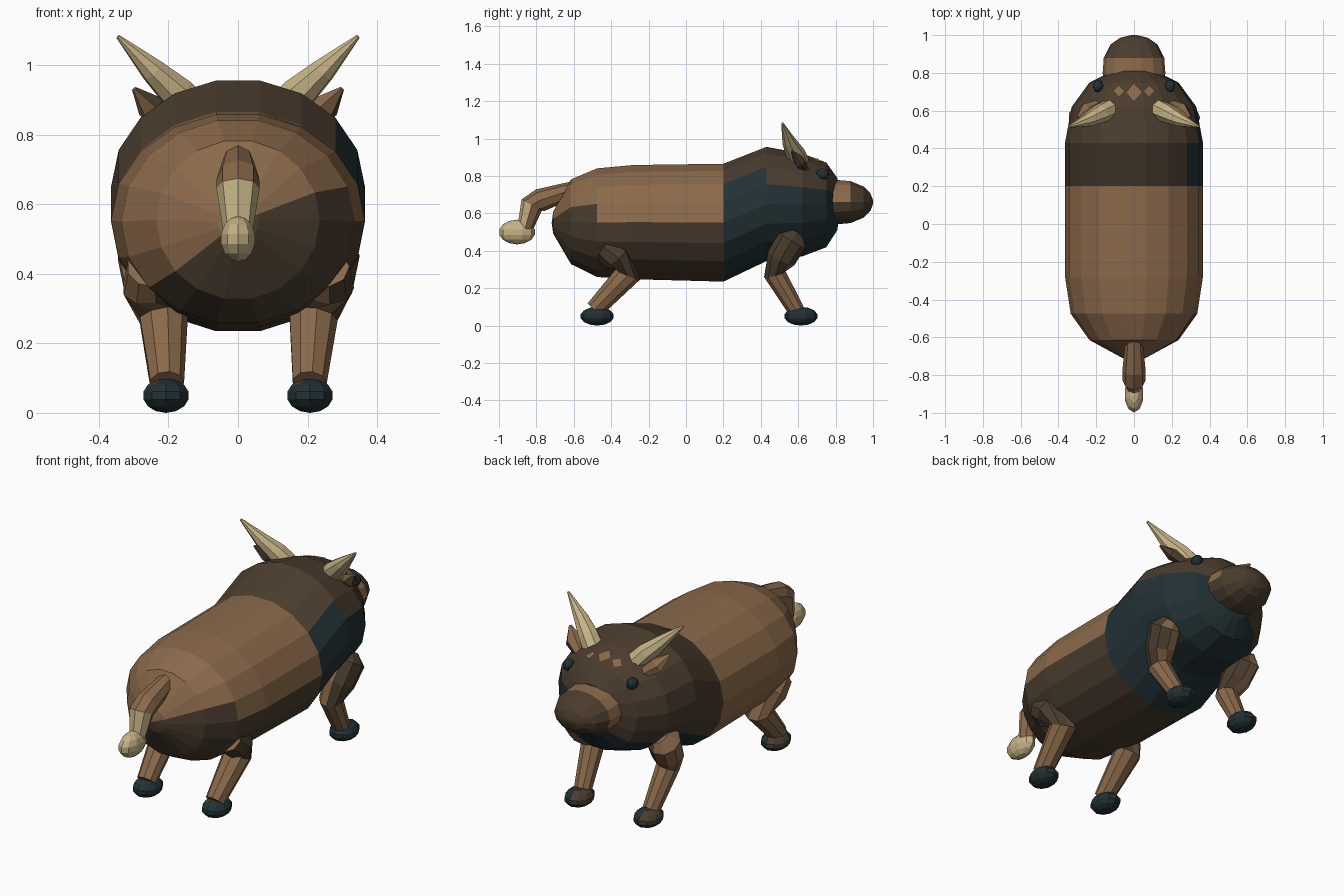
import bpy, bmesh, math
from mathutils import Vector, Matrix
from mathutils.bvhtree import BVHTree

if "Cube" in bpy.data.objects:
    bpy.data.objects.remove(bpy.data.objects["Cube"])


def material(name, rgb):
    col = [(c / 255 / 12.92) if c < 11 else ((c / 255 + 0.055) / 1.055) ** 2.4 for c in rgb] + [1]
    m = bpy.data.materials.new(name)
    m.use_nodes = True
    m.diffuse_color = col
    m.node_tree.nodes["Principled BSDF"].inputs["Base Color"].default_value = col
    return m


PALETTE = [material("brown hide", (139, 106, 75)), material("dark brown hide", (75, 61, 46)),
           material("dark teal", (34, 49, 53)), material("horn beige", (198, 179, 134))]
BROWN, DARK, TEAL, BEIGE = range(4)


def finish(name, bm, paint=None):
    """Turn a bmesh into an object; paint gives a colour from a face."""
    bmesh.ops.recalc_face_normals(bm, faces=bm.faces)
    bm.normal_update()
    if paint:
        for f in bm.faces:
            f.material_index = paint(f)
    mesh = bpy.data.meshes.new(name)
    bm.to_mesh(mesh)
    bm.free()
    for m in PALETTE:
        mesh.materials.append(m)
    obj = bpy.data.objects.new(name, mesh)
    bpy.context.collection.objects.link(obj)
    return obj


def loft(rings, sides, rule):
    """Skin rings of (centre, u, v); rule gives a colour from segment and angle."""
    bm = bmesh.new()
    step = math.tau / sides
    loops = [[bm.verts.new(c + u * math.cos(k * step) + v * math.sin(k * step))
              for k in range(sides)] for c, u, v in rings]
    for i, (a, b) in enumerate(zip(loops, loops[1:])):
        for k in range(sides):
            n = (k + 1) % sides
            f = bm.faces.new((a[k], a[n], b[n], b[k]))
            f.material_index = rule(i, (k + 0.5) * 360 / sides)
    for end, i in ((loops[0], 0), (loops[-1], len(rings) - 2)):
        bm.faces.new(end).material_index = rule(i, 90)
    return bm


def barrel(profile, sides, rule):
    """Elliptical rings along y: (y, centre z, x radius, z radius)."""
    return loft([(Vector((0, y, cz)), Vector((rx, 0, 0)), Vector((0, 0, rz)))
                 for y, cz, rx, rz in profile], sides, rule)


def limb(path, sides=9, side=1, flat=1):
    """Bent tapering tube through (x, y, z, radius)."""
    pts = [Vector((p[0] * side, p[1], p[2])) for p in path]
    rings = []
    for i, p in enumerate(pts):
        t = (pts[min(i + 1, len(pts) - 1)] - pts[max(i - 1, 0)]).normalized()
        u = (Vector((1, 0, 0)) - t * t.x).normalized()
        rings.append((p, u * path[i][3], t.cross(u) * path[i][3] * flat))
    return loft(rings, sides, lambda i, a: BROWN)


def ball(name, centre, size, paint):
    bm = bmesh.new()
    bmesh.ops.create_uvsphere(bm, u_segments=10, v_segments=7, radius=1,
                              matrix=Matrix.LocRotScale(Vector(centre), None, Vector(size)))
    return finish(name, bm, paint)


def within(a, lo, hi):
    return lo < a < hi or lo < a + 360 < hi


# Body and head in one barrel, darker on the underside and shoulders
def body_rule(i, a):
    if i < 3:
        return DARK if within(a, 220, 380) else BROWN
    if i < 5:
        return DARK if within(a, 220, 360) else BROWN
    return TEAL if within(a, 220, 400 if i == 5 else 380) else DARK


body = barrel([(-.718, .55, .003, .003), (-.71, .55, .06, .06), (-.615, .555, .235, .23),
               (-.475, .55, .335, .295), (-.28, .553, .365, .31), (.2, .55, .365, .32),
               (.43, .65, .365, .31), (.62, .645, .33, .28), (.75, .645, .235, .23),
               (.81, .65, .11, .14), (.82, .65, .02, .02)], 18, body_rule)
bmesh.ops.recalc_face_normals(body, faces=body.faces)
surface = BVHTree.FromBMesh(body)
finish("body", body)

# Snout with a lighter band at its root
finish("snout", barrel([(.74, .66, .16, .12), (.8, .66, .166, .122), (.88, .66, .16, .115),
                        (.95, .66, .125, .085), (.985, .66, .075, .05), (1, .66, .015, .01)], 14,
                       lambda i, a: BROWN if i < 2 and not within(a, 220, 350) else DARK))

# Forehead diamonds laid on the surface
for name, x, y, w, h in (("middle", 0, .695, .04, .045), ("left", .08, .702, .027, .027),
                         ("right", -.08, .702, .027, .027)):
    bm = bmesh.new()
    verts = []
    for dx, dy in ((w, 0), (0, h), (-w, 0), (0, -h)):
        hit = surface.ray_cast(Vector((x + dx, y + dy, 2)), Vector((0, 0, -1)))[0]
        verts.append(bm.verts.new(hit + Vector((0, .002, .005))))
    bm.faces.new(verts)
    finish(name + "_forehead_diamond", bm)


# Paired parts
def leg_paint(f):
    return DARK if f.normal.x > .35 and f.calc_center_median().z > .29 else BROWN


def hoof_paint(f):
    return DARK if f.normal.x < -.15 and f.normal.y > -.3 and f.normal.z > -.5 else TEAL


for s, side in ((1, "left"), (-1, "right")):
    finish(side + "_front_leg", limb([(.255, .59, .49, .045), (.265, .565, .455, .085),
           (.25, .51, .36, .08), (.225, .475, .275, .06), (.205, .59, .08, .045)],
           side=s), leg_paint)
    finish(side + "_hind_leg", limb([(.25, -.44, .42, .07), (.25, -.37, .37, .085),
           (.215, -.31, .275, .072), (.205, -.49, .085, .05)], side=s), leg_paint)
    for end, y in (("front", .615), ("hind", -.475)):
        ball(f"{side}_{end}_hoof", (.207 * s, y, .05), (.07, .09, .05), hoof_paint)
    finish(side + "_horn", limb([(.13, .605, .87, .055), (.175, .585, .92, .052),
           (.245, .55, .985, .037), (.345, .515, 1.082, .006)], 8, s), lambda f: BEIGE)
    finish(side + "_ear", limb([(.19, .635, .835, .03), (.25, .605, .88, .045),
           (.298, .565, .932, .008)], 6, s, .7),
           lambda f: DARK if f.normal.x > .3 and f.normal.z < .3 else BROWN)
    ball(side + "_eye", (.19 * s, .73, .81), (.028, .035, .03), lambda f: TEAL)

# Tail with a pale tuft
finish("tail", limb([(0, -.58, .735, .042), (0, -.78, .67, .062), (0, -.825, .645, .062),
                     (0, -.86, .52, .042)], 8),
       lambda f: BEIGE if f.normal.y < -.3 and f.calc_center_median().z < .65 else BROWN)
ball("tail_tuft", (0, -.903, .5), (.052, .097, .066), lambda f: BEIGE)
